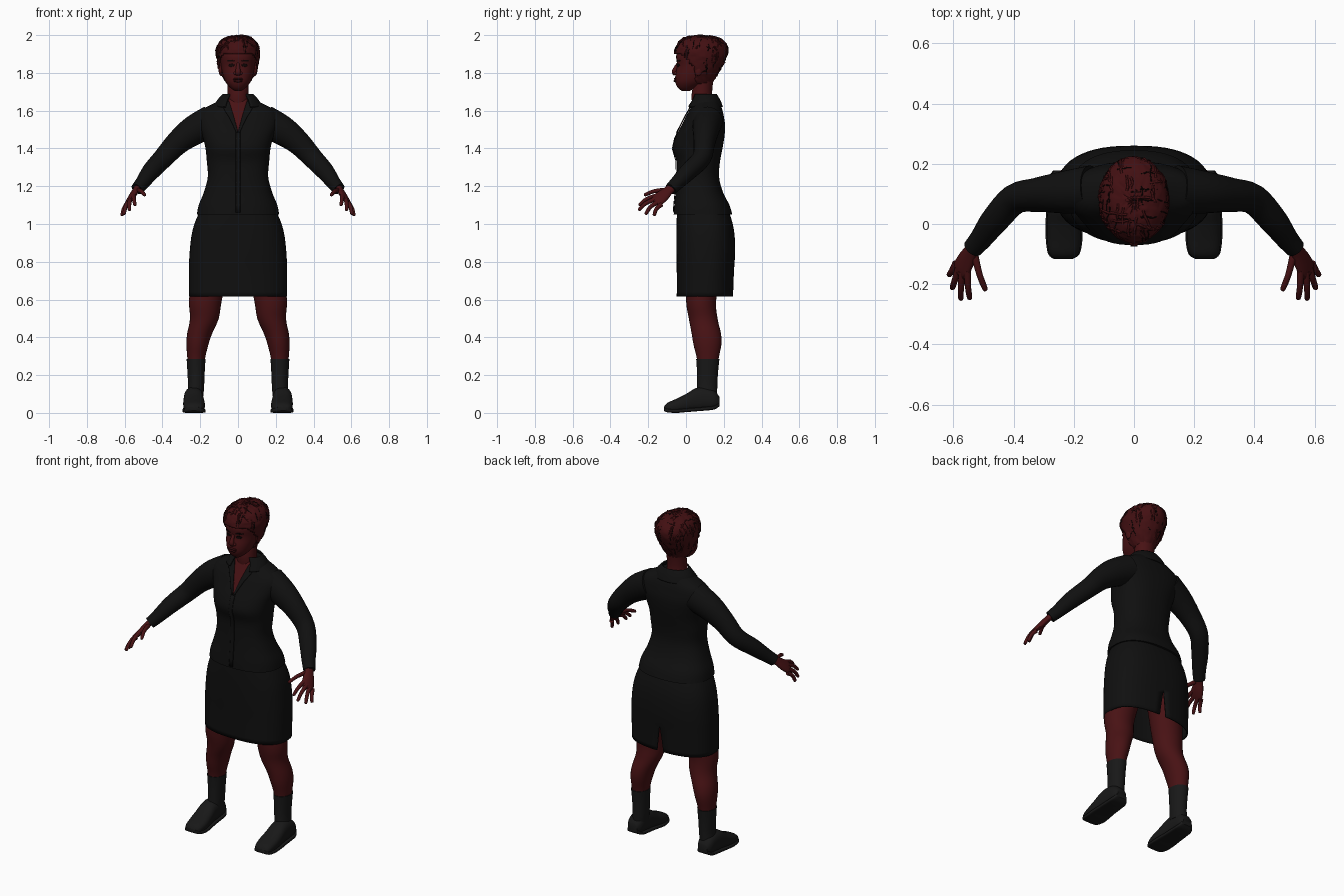
import bpy, bmesh, math, random
from mathutils import Vector

random.seed(4)
cube = bpy.data.objects.get("Cube")
if cube:
    bpy.data.objects.remove(cube)
made = []


def material(name, r, g, b):
    m = bpy.data.materials.new(name)
    m.use_nodes = True
    m.diffuse_color = (r, g, b, 1)
    m.node_tree.nodes["Principled BSDF"].inputs["Base Color"].default_value = (r, g, b, 1)
    return m


SKIN = material("deep_red_skin", .065, .006, .007)
HAIR = material("dark_red_hair", .055, .005, .006)
SHADE = material("hair_gap_black", .006, .002, .002)
LIP = material("lip_maroon", .035, .004, .005)
CLOTH = material("black_cloth", .005, .005, .005)
LEATHER = material("charcoal_sock_and_shoe", .009, .009, .009)


def finish(name, bm, mat, mirror=False, thick=0):
    bmesh.ops.remove_doubles(bm, verts=bm.verts, dist=.00005)
    bmesh.ops.recalc_face_normals(bm, faces=bm.faces)
    me = bpy.data.meshes.new(name)
    bm.to_mesh(me)
    bm.free()
    me.materials.append(mat)
    ob = bpy.data.objects.new(name, me)
    bpy.context.collection.objects.link(ob)
    if thick:
        mod = ob.modifiers.new("thickness", 'SOLIDIFY')
        mod.thickness, mod.offset = thick, 0
    if mirror:
        mod = ob.modifiers.new("mirror", 'MIRROR')
        mod.use_mirror_merge = False
    made.append(ob)
    return ob


def smooth(rows, k=4):
    # Catmull-Rom resampling of number rows
    out, last = [], len(rows) - 1
    for i in range(last):
        a, b, c, d = (rows[max(0, min(last, i + j))] for j in (-1, 0, 1, 2))
        for s in range(k):
            t = s / k
            out.append([q + .5 * t * (r - p + t * (2 * p - 5 * q + 4 * r - w + t * (3 * (q - r) + w - p)))
                        for p, q, r, w in zip(a, b, c, d)])
    return out + [list(rows[-1])]


def bridge(rings, closed=True, caps=True):
    bm = bmesh.new()
    vs = [[bm.verts.new(p) for p in ring] for ring in rings]
    n = len(vs[0])
    for a, b in zip(vs, vs[1:]):
        for i in range(n if closed else n - 1):
            j = (i + 1) % n
            bm.faces.new((a[i], a[j], b[j], b[i]))
    if caps:
        bm.faces.new(vs[0])
        bm.faces.new(vs[-1])
    return bm


def loft(rows, n=40, p=2.0, axis='z', gap=None, phase=0, caps=True, k=4):
    # rows: level, centre x, half width, low edge, high edge
    rings = []
    for lv, cx, r, lo, hi in smooth(rows, k):
        g = gap(lv) if gap else 0
        ring = []
        for i in range(n):
            t = phase + (g + (2 * math.pi - 2 * g) * i / (n - 1) if gap else 2 * math.pi * i / n)
            s, c = (math.copysign(abs(f) ** (2 / p), f) for f in (math.sin(t), math.cos(t)))
            x, o = cx + r * s, (lo + hi) / 2 + (hi - lo) / 2 * c
            ring.append((x, o, lv) if axis == 'z' else (x, lv, o))
        rings.append(ring)
    return bridge(rings, not gap, caps)


def tube(rows, side=(0, 1, 0), n=16, k=4):
    # rows: x, y, z, radius along side, radius across it
    rows = smooth(rows, k)
    pts = [Vector(r[:3]) for r in rows]
    rings = []
    for i, r in enumerate(rows):
        t = (pts[min(i + 1, len(pts) - 1)] - pts[max(i - 1, 0)]).normalized()
        u = Vector(side)
        u = (u - t * u.dot(t)).normalized()
        v = t.cross(u)
        rings.append([pts[i] + u * r[3] * math.cos(a) + v * r[4] * math.sin(a)
                      for a in (2 * math.pi * j / n for j in range(n))])
    return bridge(rings)


def ball(name, loc, size, mat, mirror=False):
    bm = bmesh.new()
    bmesh.ops.create_uvsphere(bm, u_segments=16, v_segments=10, radius=1)
    bmesh.ops.scale(bm, vec=size, verts=bm.verts)
    bmesh.ops.translate(bm, vec=loc, verts=bm.verts)
    return finish(name, bm, mat, mirror)


def drape(name, target, rows, mat, lift=.004, mirror=False, cols=8):
    # thin plate laid on the front of a part; rows: z, x start, x end
    bpy.context.view_layer.update()
    rings, y = [], 0
    for z, a, b in smooth(rows):
        ring = []
        for i in range(cols + 1):
            x = a + (b - a) * i / cols
            hit, loc, _, _ = target.ray_cast(Vector((x, -1, z)), Vector((0, 1, 0)))
            y = loc.y if hit else y
            ring.append((x, y - lift, z))
        rings.append(ring)
    return finish(name, bridge(rings, False, False), mat, mirror, .004)


# Jacket body, skirt with back slit
jacket = finish("jacket_body", loft([
    (1.05, 0, .218, -.065, .245), (1.10, 0, .208, -.062, .23), (1.17, 0, .18, -.055, .195),
    (1.25, 0, .16, -.05, .175), (1.33, 0, .165, -.05, .18), (1.40, 0, .172, -.07, .193),
    (1.46, 0, .187, -.055, .203), (1.52, 0, .21, -.025, .207), (1.57, 0, .215, 0, .2),
    (1.605, 0, .19, .02, .192), (1.635, 0, .135, .035, .18), (1.665, 0, .08, .05, .165)],
    n=56, p=2.4), CLOTH)
finish("skirt", loft([
    (1.12, 0, .17, -.04, .2), (1.03, 0, .215, -.045, .235), (.95, 0, .24, -.047, .252),
    (.85, 0, .252, -.047, .256), (.75, 0, .256, -.045, .25), (.615, 0, .255, -.045, .245)],
    n=57, p=2.5, gap=lambda z: .3 * max(0, .77 - z), caps=False), CLOTH, thick=.008)

# Open neckline, lapels, collar and front closure
drape("neckline_skin", jacket, [(1.49, 0, 0), (1.58, -.027, .027), (1.66, -.052, .052)], SKIN)
drape("lapels", jacket, [(1.485, 0, .01), (1.56, .02, .045), (1.61, .035, .075), (1.65, .048, .085)],
      CLOTH, .007, True)
finish("collar", loft([(1.62, 0, .125, .0, .192), (1.655, 0, .106, .025, .178), (1.685, 0, .078, .04, .16)],
                      gap=lambda z: .55, phase=math.pi, caps=False), CLOTH, thick=.008)
drape("front_placket", jacket, [(1.06, -.012, .012), (1.28, -.012, .012), (1.49, -.012, .012)], CLOTH, .003)

# Sleeves
finish("sleeves", tube([
    (.14, .115, 1.545, .08, .085), (.235, .105, 1.495, .07, .078), (.32, .097, 1.43, .057, .064),
    (.395, .083, 1.35, .05, .054), (.46, .015, 1.28, .046, .048), (.505, -.045, 1.22, .038, .038),
    (.535, -.08, 1.185, .033, .033)], n=24), CLOTH, True)

# Hands: palm, four fingers, thumb
ACROSS = (.04, .035, -.045)
finish("palms", tube([
    (.52, -.06, 1.205, .026, .022), (.54, -.09, 1.18, .027, .017), (.557, -.12, 1.152, .036, .017),
    (.573, -.15, 1.128, .039, .014), (.58, -.165, 1.115, .03, .009)], ACROSS), SKIN, True)
fingers = {
    "index_fingers": ((.553, -.155, 1.15), (.545, -.25, 1.098)),
    "middle_fingers": ((.57, -.158, 1.133), (.575, -.252, 1.072)),
    "ring_fingers": ((.582, -.147, 1.117), (.604, -.215, 1.05)),
    "little_fingers": ((.59, -.13, 1.103), (.615, -.17, 1.043)),
    "thumbs": ((.53, -.1, 1.18), (.492, -.222, 1.152))}
for name, (a, b) in fingers.items():
    a, b = Vector(a), Vector(b)
    mid = a.lerp(b, .5) + Vector((.002, -.006, .008))
    end = mid.lerp(b, .85)
    finish(name, tube([(*a, .013, .013), (*mid, .0105, .0105), (*end, .009, .009), (*b, .003, .003)],
                      ACROSS, 10), SKIN, True)

# Legs, socks, shoes
finish("legs", loft([
    (.95, .13, .105, 0, .2), (.8, .14, .1, 0, .19), (.6, .172, .087, 0, .16), (.5, .178, .076, .015, .167),
    (.42, .203, .066, .03, .185), (.36, .215, .058, .04, .187), (.27, .222, .045, .06, .17),
    (.13, .222, .038, .065, .16)], n=28), SKIN, True)
finish("socks", loft([
    (.285, .222, .05, .054, .177), (.22, .222, .046, .058, .17), (.15, .222, .043, .058, .166),
    (.09, .226, .043, .055, .165)], n=28), LEATHER, True)
shoe = [(-.117, .235, .025, .012, .03), (-.1, .233, .048, .003, .052), (-.05, .232, .057, 0, .075),
        (0, .234, .056, .004, .1), (.05, .235, .052, .008, .13), (.1, .235, .05, .012, .135),
        (.15, .235, .046, .018, .118), (.177, .235, .03, .035, .085)]
finish("shoe_uppers", loft(shoe, n=28, p=2.5, axis='y'), LEATHER, True)
finish("shoe_soles", loft([(y, x, r + .004, lo, lo + .02) for y, x, r, lo, hi in shoe],
                          n=28, p=5, axis='y'), LEATHER, True)

# Neck and head
finish("neck", loft([(1.55, 0, .07, .045, .16), (1.66, 0, .058, .03, .14), (1.72, 0, .056, .035, .14),
                     (1.79, 0, .06, .05, .15)], n=28), SKIN)
head = finish("head", loft([
    (1.703, 0, .015, -.02, .015), (1.72, 0, .04, -.042, .05), (1.75, 0, .065, -.056, .1),
    (1.79, 0, .08, -.056, .14), (1.84, 0, .09, -.047, .17), (1.89, 0, .095, -.052, .18),
    (1.93, 0, .09, -.035, .18), (1.96, 0, .07, 0, .15)], p=2.2), SKIN)
finish("nose", tube([(0, -.04, 1.855, .006, .008), (0, -.053, 1.83, .01, .01), (0, -.062, 1.805, .013, .015),
                     (0, -.056, 1.79, .008, .012)], n=14), SKIN)
ball("nostrils", (.014, -.054, 1.798), (.01, .011, .009), SKIN, True)
ball("ears", (.092, .065, 1.82), (.011, .022, .036), SKIN, True)
ball("upper_lip", (0, -.055, 1.768), (.028, .01, .006), LIP)
ball("lower_lip", (0, -.055, 1.757), (.025, .011, .007), LIP)
drape("eyes", head, [(1.832, .033, .037), (1.836, .023, .047), (1.842, .019, .05), (1.847, .026, .044),
                     (1.849, .033, .037)], SHADE, .002, True)
drape("eyebrows", head, [(1.86, .018, .05), (1.864, .02, .058), (1.868, .034, .054)], SHADE, .002, True)

# Cropped hair: rough cap trimmed along the hairline
bm = loft([
    (1.745, 0, .055, .02, .135), (1.80, 0, .092, -.03, .168), (1.86, 0, .108, -.058, .203),
    (1.91, 0, .113, -.06, .22), (1.95, 0, .103, -.046, .213), (1.98, 0, .075, -.012, .18),
    (1.993, 0, .035, .035, .12), (1.995, 0, .004, .07, .08)], n=56, k=5)
bald = []
for f in bm.faces:
    c = f.calc_center_median()
    if c.y < .05 and c.z < 1.897 - max(0, c.y + .02):
        bald.append(f)
bmesh.ops.delete(bm, geom=bald, context='FACES')
bm.normal_update()
for v in bm.verts:
    v.co += v.normal * random.uniform(-.003, .003)
hair = finish("hair_cap", bm, HAIR, thick=.006)
bpy.context.view_layer.update()


def strands(name, count, depth, mat):
    # short curved locks walked over the hair surface
    cu = bpy.data.curves.new(name, 'CURVE')
    cu.dimensions, cu.bevel_depth, cu.bevel_resolution = '3D', depth, 0
    core = Vector((0, .08, 1.87))
    for i in range(count):
        d = Vector((random.uniform(-1, 1), random.uniform(-1, 1), random.uniform(-.4, 1))).normalized()
        step = d.cross(Vector((1, 0, 0)) if i % 2 else Vector((0, 1, 0))) * random.uniform(.06, .12)
        pts = []
        for _ in range(6):
            hit, loc, _, _ = hair.ray_cast(core + d * .5, -d, distance=.45)
            if not hit:
                break
            pts.append(loc)
            d = (d + step + Vector([random.uniform(-.03, .03) for _ in range(3)])).normalized()
        if len(pts) > 2:
            sp = cu.splines.new('POLY')
            sp.points.add(len(pts) - 1)
            for q, p in zip(sp.points, pts):
                q.co = (*p, 1)
    cu.materials.append(mat)
    bpy.context.collection.objects.link(bpy.data.objects.new(name, cu))


strands("hair_gaps", 75, .0022, SHADE)
strands("hair_locks", 70, .0045, HAIR)

# Smooth shading with crisp hems
for ob in bpy.context.selected_objects:
    ob.select_set(False)
for ob in made:
    ob.select_set(True)
bpy.context.view_layer.objects.active = made[0]
bpy.ops.object.shade_smooth_by_angle(angle=math.radians(50))
